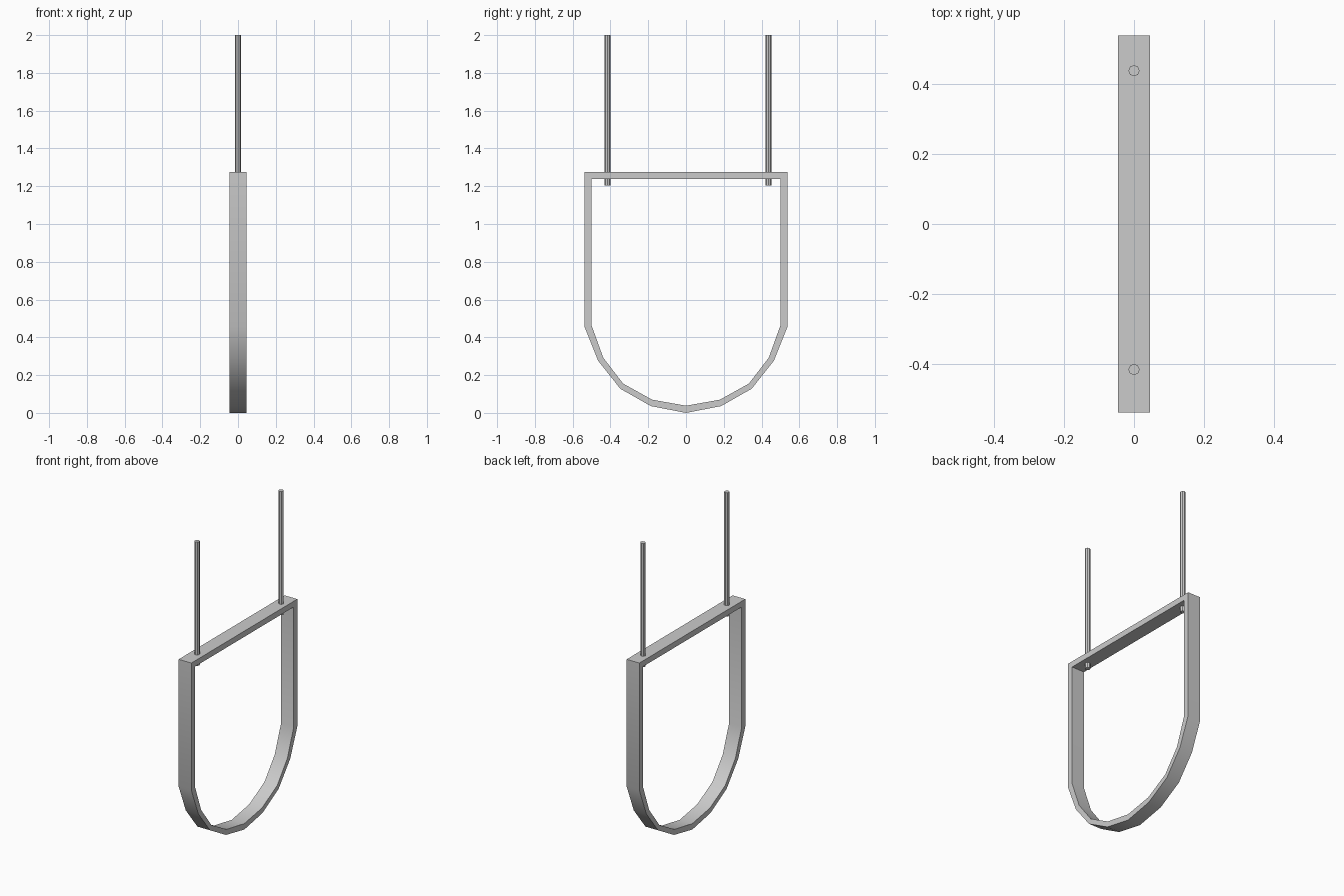
import bpy
import bmesh

cube = bpy.data.objects.get("Cube")
if cube:
    bpy.data.objects.remove(cube, do_unlink=True)

grey = bpy.data.materials.new("plain grey")
grey.use_nodes = True
GREY = (0.6, 0.6, 0.6, 1)
grey.diffuse_color = GREY
grey.node_tree.nodes["Principled BSDF"].inputs["Base Color"].default_value = GREY


def finish(obj):
    obj.data.materials.append(grey)
    bpy.ops.object.select_all(action="DESELECT")
    obj.select_set(True)
    bpy.context.view_layer.objects.active = obj
    bpy.ops.object.shade_smooth_by_angle(angle=0.52)


def mirrored(half):
    """Close a half profile whose last point lies on the centre line."""
    return half + [(-y, z) for y, z in reversed(half[:-1])]


# Flat-banded frame: straight sides and top, faceted bowl below
WIDTH = 0.045
outer = mirrored([(0.538, 1.275), (0.538, 0.457), (0.466, 0.277),
                  (0.348, 0.128), (0.186, 0.036), (0, 0)])
inner = mirrored([(0.501, 1.238), (0.501, 0.466), (0.438, 0.292),
                  (0.333, 0.155), (0.18, 0.07), (0, 0.038)])
bm = bmesh.new()
rings = [[bm.verts.new((x, y, z)) for y, z in loop]
         for loop, x in ((outer, -WIDTH), (outer, WIDTH), (inner, WIDTH), (inner, -WIDTH))]
count = len(outer)
for k in range(4):
    a, b = rings[k], rings[(k + 1) % 4]
    for i in range(count):
        j = (i + 1) % count
        bm.faces.new((a[i], a[j], b[j], b[i]))
bmesh.ops.recalc_face_normals(bm, faces=bm.faces)
mesh = bpy.data.meshes.new("frame")
bm.to_mesh(mesh)
bm.free()
frame = bpy.data.objects.new("frame", mesh)
bpy.context.collection.objects.link(frame)
finish(frame)

# Two hanging rods passing through the top bar
BOTTOM, TOP = 1.205, 2.0
for name, y in (("front_rod", -0.415), ("back_rod", 0.437)):
    bpy.ops.mesh.primitive_cylinder_add(vertices=8, radius=0.016, depth=TOP - BOTTOM,
                                        location=(0, y, (TOP + BOTTOM) / 2))
    rod = bpy.context.object
    rod.name = name
    finish(rod)
